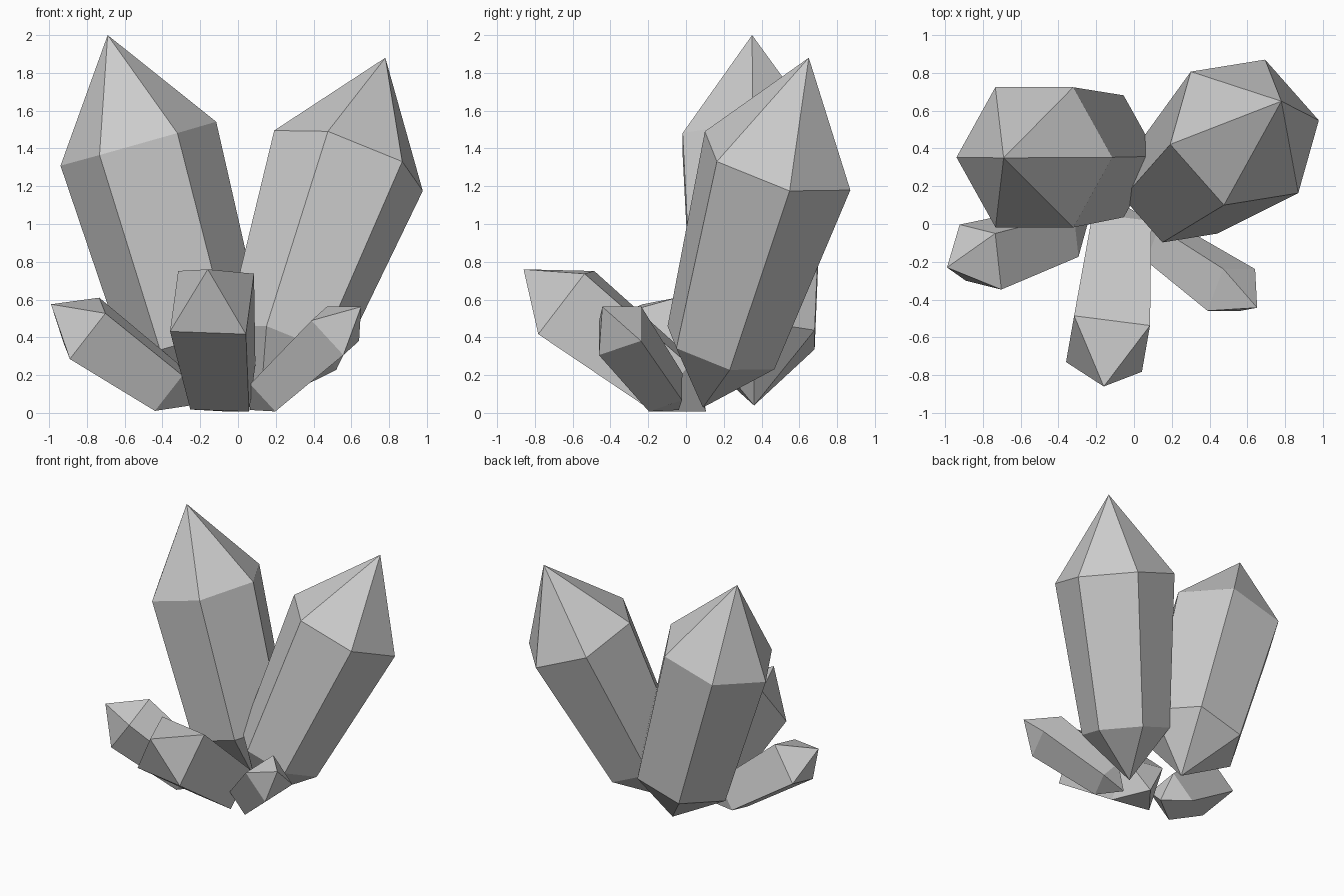
import bpy
import math
from mathutils import Vector, Quaternion

if "Cube" in bpy.data.objects:
    bpy.data.objects.remove(bpy.data.objects["Cube"])


def crystal(name, sides, tip, shoulder, corner, body, taper, root):
    """Pointed prism: shoulder ring centre, one corner of it, tapering body, pointed root."""
    tip, shoulder, corner = Vector(tip), Vector(shoulder), Vector(corner)
    axis = (tip - shoulder).normalized()
    spoke = corner - shoulder
    radius = spoke.length
    spoke = (spoke - axis * spoke.dot(axis)).normalized() * radius
    base = shoulder - axis * body

    verts = []
    for centre, scale in ((shoulder, 1.0), (base, taper)):
        for i in range(sides):
            turn = Quaternion(axis, math.tau * i / sides)
            verts.append(centre + turn @ spoke * scale)
    verts += [tip, base - axis * root]

    top, bottom = 2 * sides, 2 * sides + 1
    faces = []
    for i in range(sides):
        j = (i + 1) % sides
        faces.append((i, j, top))
        faces.append((sides + i, sides + j, j, i))
        faces.append((sides + j, sides + i, bottom))

    mesh = bpy.data.meshes.new(name)
    mesh.from_pydata(verts, [], faces)
    obj = bpy.data.objects.new(name, mesh)
    bpy.context.collection.objects.link(obj)
    return obj


# Two tall six-sided crystals
crystal("tall_left_crystal", 6, (-0.69, 0.35, 2.0), (-0.5275, 0.353, 1.425),
        (-0.115, 0.353, 1.54), 1.08, 0.87, 0.36)
crystal("tall_right_crystal", 6, (0.78, 0.65, 1.88), (0.585, 0.485, 1.335),
        (0.98, 0.55, 1.18), 1.093, 0.735, 0.35)

# Three small four-sided crystals at the foot
crystal("small_front_crystal", 4, (-0.16, -0.86, 0.76), (-0.1375, -0.634, 0.584),
        (0.085, -0.535, 0.735), 0.731, 0.775, 0.21)
crystal("small_left_crystal", 4, (-0.99, -0.23, 0.575), (-0.8125, -0.175, 0.4475),
        (-0.735, -0.05, 0.61), 0.55, 0.775, 0.17)
crystal("small_right_crystal", 4, (0.652, -0.443, 0.562), (0.515, -0.349, 0.435),
        (0.39, -0.46, 0.49), 0.536, 0.79, 0.155)
